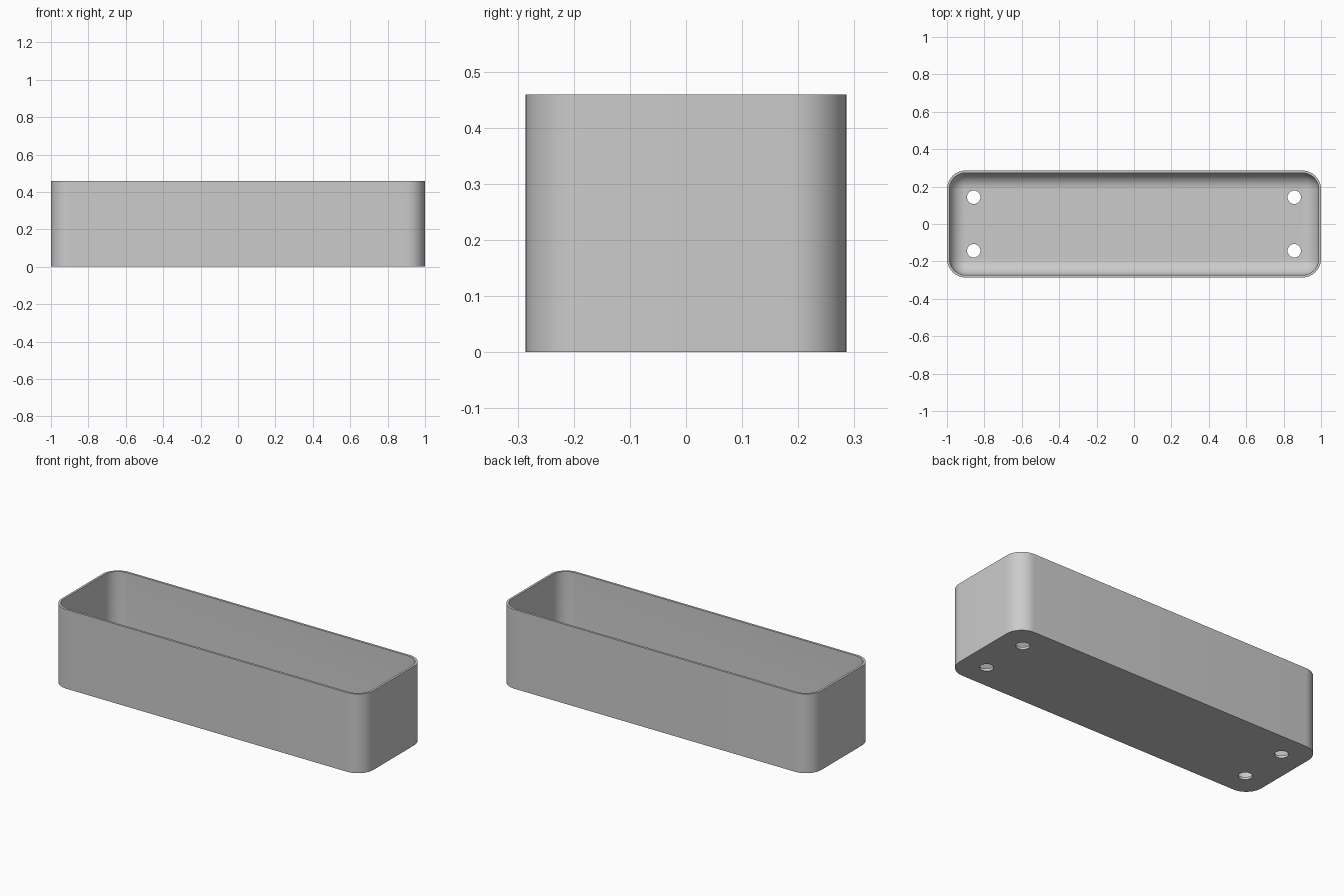
import bpy
import bmesh
from math import sin, cos, pi, radians

cube = bpy.data.objects.get("Cube")
if cube:
    bpy.data.objects.remove(cube, do_unlink=True)

HALF_X, HALF_Y, HEIGHT = 1.0, 0.286, 0.459
CORNER, WALL, FLOOR = 0.1, 0.013, 0.0143
FILLET = 0.085          # inner floor rounding
HOLE_X, HOLE_Y, HOLE_R = 0.857, 0.143, 0.036
ARC = 12                # segments per rounded quarter

grey = bpy.data.materials.new("light grey")
grey.use_nodes = True
COLOUR = (0.6, 0.6, 0.6, 1)
grey.diffuse_color = COLOUR
grey.node_tree.nodes["Principled BSDF"].inputs["Base Color"].default_value = COLOUR


def rounded_ring(bm, inset, z):
    """Rounded rectangle of vertices, pulled inwards by inset."""
    r = CORNER - inset
    ring = []
    for quarter, (sx, sy) in enumerate([(1, 1), (-1, 1), (-1, -1), (1, -1)]):
        for i in range(ARC + 1):
            a = (quarter + i / ARC) * pi / 2
            ring.append(bm.verts.new((sx * (HALF_X - CORNER) + r * cos(a),
                                      sy * (HALF_Y - CORNER) + r * sin(a), z)))
    return ring


# Section of the tray as (inset, height): outer wall, rim, inner wall, floor fillet
section = [(0, 0), (0, HEIGHT), (WALL, HEIGHT)]
for i in range(ARC + 1):
    a = i / ARC * pi / 2
    section.append((WALL + FILLET * (1 - cos(a)), FLOOR + FILLET * (1 - sin(a))))

bm = bmesh.new()
rings = [rounded_ring(bm, inset, z) for inset, z in section]
for lower, upper in zip(rings, rings[1:]):
    for i in range(len(lower)):
        j = (i + 1) % len(lower)
        bm.faces.new((lower[i], lower[j], upper[j], upper[i]))
bm.faces.new(rings[0][::-1])
bm.faces.new(rings[-1])
bmesh.ops.recalc_face_normals(bm, faces=bm.faces)
mesh = bpy.data.meshes.new("tray")
bm.to_mesh(mesh)
bm.free()
tray = bpy.data.objects.new("tray", mesh)
bpy.context.collection.objects.link(tray)
mesh.materials.append(grey)

bpy.ops.object.select_all(action="DESELECT")

# Four drain holes through the floor
for sx in (-1, 1):
    for sy in (-1, 1):
        bpy.ops.mesh.primitive_cylinder_add(vertices=32, radius=HOLE_R, depth=0.1,
                                            location=(sx * HOLE_X, sy * HOLE_Y, 0))
        cutter = bpy.context.object
        cutter.name = "hole_cutter"
        cutter.hide_render = True
        cutter.data.materials.append(grey)
        cut = tray.modifiers.new("drain hole", "BOOLEAN")
        cut.operation = "DIFFERENCE"
        cut.solver = "EXACT"
        cut.object = cutter
        bpy.context.view_layer.objects.active = tray
        bpy.ops.object.modifier_apply(modifier=cut.name)
        bpy.data.objects.remove(cutter, do_unlink=True)

tray.select_set(True)
bpy.context.view_layer.objects.active = tray
bpy.ops.object.shade_smooth_by_angle(angle=radians(30))
